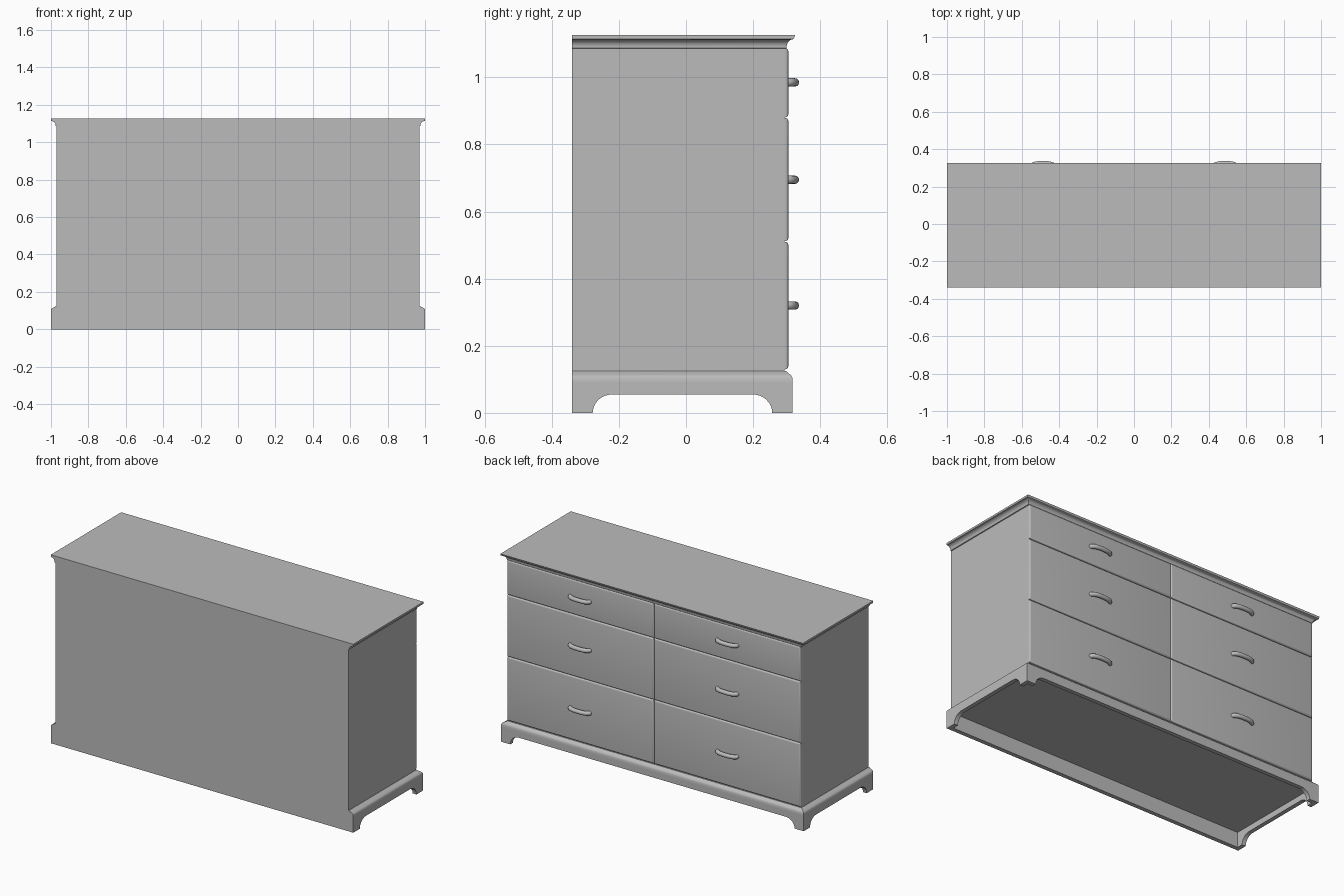
import bpy, bmesh, math
from mathutils import Vector

cube = bpy.data.objects.get("Cube")
if cube:
    bpy.data.objects.remove(cube, do_unlink=True)

BACK, FLOOR, THICK = -0.34, 0.09, 0.025

paint = bpy.data.materials.new("plain grey")
paint.use_nodes = True
grey = (0.5, 0.5, 0.5, 1)
paint.diffuse_color = grey
paint.node_tree.nodes["Principled BSDF"].inputs["Base Color"].default_value = grey


def finish(name, bm):
    """Turn a bmesh into a shaded, painted object."""
    bmesh.ops.recalc_face_normals(bm, faces=bm.faces)
    mesh = bpy.data.meshes.new(name)
    bm.to_mesh(mesh)
    bm.free()
    mesh.materials.append(paint)
    obj = bpy.data.objects.new(name, mesh)
    bpy.context.collection.objects.link(obj)
    bpy.ops.object.select_all(action='DESELECT')
    obj.select_set(True)
    bpy.context.view_layer.objects.active = obj
    bpy.ops.object.shade_smooth_by_angle(angle=math.radians(35))
    return obj


def box(name, x, y, z, bevel=0):
    bm = bmesh.new()
    bmesh.ops.create_cube(bm, size=1)
    for v in bm.verts:
        v.co = Vector([(a + b) / 2 + c * (b - a) for (a, b), c in zip((x, y, z), v.co)])
    if bevel:
        front = [e for e in bm.edges if all(v.co.y > y[1] - 1e-4 for v in e.verts)]
        bmesh.ops.bevel(bm, geom=front, offset=bevel, segments=4, profile=0.5, affect='EDGES')
    return finish(name, bm)


def moulding(name, profile):
    """Stack of rectangles, flush at the back: (half width, drawer side y, z)."""
    bm = bmesh.new()
    rings = [[bm.verts.new(p) for p in ((-w, BACK, z), (w, BACK, z), (w, y, z), (-w, y, z))]
             for w, y, z in profile]
    for low, high in zip(rings, rings[1:]):
        for i in range(4):
            j = (i + 1) % 4
            bm.faces.new((low[i], low[j], high[j], high[i]))
    bm.faces.new(rings[0])
    bm.faces.new(rings[-1])
    return finish(name, bm)


def skirt(name, start, end, leg_a, leg_b, place, depth):
    """Board with a rounded cut-out between two bracket feet."""
    rx, rz, steps = 0.058, 0.055, 8
    arc = [(rx * (1 - math.cos(t)), rz * math.sin(t))
           for t in (math.pi / 2 * i / steps for i in range(steps + 1))]
    outline = [(start, FLOOR), (start, 0)]
    outline += [(leg_a + u, z) for u, z in arc]
    outline += [(leg_b - u, z) for u, z in reversed(arc)]
    outline += [(end, 0), (end, FLOOR)]
    bm = bmesh.new()
    face = bm.faces.new([bm.verts.new(place(u, z)) for u, z in outline])
    new = bmesh.ops.extrude_face_region(bm, geom=[face])["geom"]
    bmesh.ops.translate(bm, vec=depth, verts=[g for g in new if isinstance(g, bmesh.types.BMVert)])
    return finish(name, bm)


def handle(name, cx, z):
    """Bowed pull swept along a flattened arc."""
    curve = bpy.data.curves.new(name, 'CURVE')
    curve.dimensions = '3D'
    curve.bevel_depth = 0.0125
    curve.bevel_resolution = 4
    curve.use_fill_caps = True
    n = 20
    path = curve.splines.new('POLY')
    path.points.add(n)
    for i, p in enumerate(path.points):
        t = math.pi * i / n
        c, s = math.cos(t), max(math.sin(t), 0)
        p.co = (cx + 0.065 * math.copysign(abs(c) ** 0.8, c), 0.298 + 0.0265 * s ** 0.8, z, 1)
    temp = bpy.data.objects.new(name + "_path", curve)
    bpy.context.collection.objects.link(temp)
    bm = bmesh.new()
    mesh = temp.to_mesh()
    bm.from_mesh(mesh)
    temp.to_mesh_clear()
    bpy.data.objects.remove(temp, do_unlink=True)
    return finish(name, bm)


# Carcass and the panel that reaches the floor
box("carcass", (-0.97, 0.97), (BACK, 0.294), (0.1, 1.1))
box("back_panel_base", (-1, 1), (BACK, BACK + THICK), (0, FLOOR))

# Plinth cap with rounded top edge
moulding("plinth_cap", [(1, 0.317, FLOOR), (1, 0.317, 0.105), (0.996, 0.314, 0.111),
                        (0.988, 0.308, 0.116), (0.98, 0.303, 0.12), (0.973, 0.298, 0.125)])

# Skirts with bracket feet
skirt("drawer_side_skirt", -1, 1, -0.94, 0.94,
      lambda u, z: (u, 0.317, z), (0, -THICK, 0))
for side, label in ((1, "left"), (-1, "right")):
    skirt(label + "_skirt", BACK + THICK, 0.317 - THICK, -0.278, 0.257,
          lambda u, z: (side, u, z), (-side * THICK, 0, 0))

# Crown top with a cove under its edge
cove = [(0.975 + 0.023 * (1 - math.cos(t)), 0.3 + 0.018 * (1 - math.cos(t)), 1.091 + 0.022 * math.sin(t))
        for t in (math.pi / 2 * i / 6 for i in range(7))]
moulding("crown_top", [(0.971, 0.298, 1.086), (0.975, 0.3, 1.088)] + cove
         + [(1, 0.321, 1.115), (1, 0.325, 1.126)])

# Drawers with rounded edges and pulls
rows = (("bottom", 0.13, 0.51, 0.32), ("middle", 0.512, 0.879, 0.695), ("top", 0.881, 1.087, 0.985))
for side, label in ((1, "left"), (-1, "right")):
    for row, low, high, grip in rows:
        box(f"{row}_{label}_drawer", sorted((side * 0.001, side * 0.97)),
            (0.28, 0.305), (low, high), 0.009)
        handle(f"{row}_{label}_handle", side * 0.487, grip)
